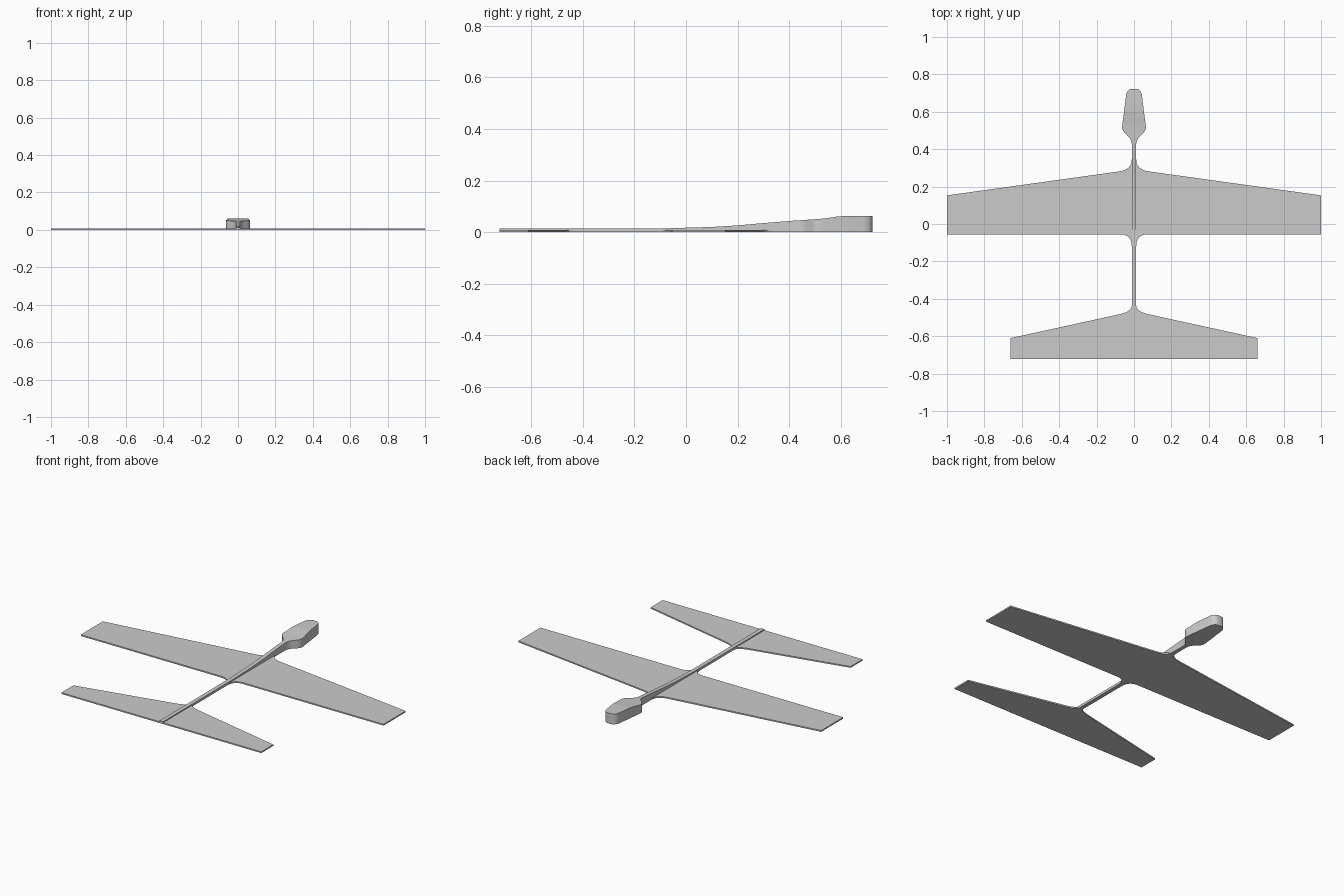
import bpy, bmesh
from mathutils import Vector

cube = bpy.data.objects.get("Cube")
if cube:
    bpy.data.objects.remove(cube, do_unlink=True)

grey = bpy.data.materials.new("light_grey")
grey.use_nodes = True
colour = (0.6, 0.6, 0.6, 1)
grey.diffuse_color = colour
grey.node_tree.nodes["Principled BSDF"].inputs["Base Color"].default_value = colour

BOOM = 0.012   # half width of the boom
THICK = 0.008  # thickness of the flying surfaces


def finish(name, bm):
    bmesh.ops.recalc_face_normals(bm, faces=bm.faces)
    mesh = bpy.data.meshes.new(name)
    bm.to_mesh(mesh)
    bm.free()
    mesh.materials.append(grey)
    obj = bpy.data.objects.new(name, mesh)
    bpy.context.collection.objects.link(obj)
    bpy.ops.object.select_all(action="DESELECT")
    obj.select_set(True)
    bpy.context.view_layer.objects.active = obj
    bpy.ops.object.shade_smooth_by_angle(angle=0.5)
    return obj


def fillet(a, corner, b, steps=8):
    """Rounded corner from a to b."""
    a, c, b = Vector(a), Vector(corner), Vector(b)
    ts = [i / steps for i in range(steps + 1)]
    return [a * (1 - t) ** 2 + c * 2 * t * (1 - t) + b * t * t for t in ts]


def plate(name, half):
    """Flat slab from the outline of its +x half, mirrored."""
    outline = [Vector(p) for p in half]
    outline += [Vector((-p.x, p.y)) for p in reversed(outline)]
    bm = bmesh.new()
    face = bm.faces.new([bm.verts.new((p.x, p.y, 0)) for p in outline])
    ext = bmesh.ops.extrude_face_region(bm, geom=[face])
    top = [v for v in ext["geom"] if isinstance(v, bmesh.types.BMVert)]
    bmesh.ops.translate(bm, verts=top, vec=(0, 0, THICK))
    return finish(name, bm)


def sample(keys, y):
    """Linear reading of a (y, value) profile."""
    for (y0, v0), (y1, v1) in zip(keys, keys[1:]):
        if y <= y1:
            return v0 + (v1 - v0) * (y - y0) / (y1 - y0)
    return keys[-1][1]


# Wing with rounded roots
plate("wing",
      fillet((BOOM, 0.345), (BOOM, 0.291), (0.08, 0.281))
      + [(1, 0.153), (1, -0.055)]
      + fillet((0.075, -0.055), (BOOM, -0.055), (BOOM, -0.118)))

# Tailplane
plate("tailplane",
      fillet((BOOM, -0.437), (BOOM, -0.468), (0.08, -0.483))
      + [(0.66, -0.61), (0.66, -0.723)])

# Fuselage: boom swelling into the nose weight
height = [(-0.723, 0.014), (-0.06, 0.015), (0, 0.017), (0.1, 0.02),
          (0.2, 0.026), (0.3, 0.035), (0.4, 0.043), (0.5, 0.05),
          (0.54, 0.053), (0.59, 0.061), (0.61, 0.062), (0.723, 0.062)]
width = [(-0.723, BOOM), (0.43, BOOM), (0.446, 0.015), (0.462, 0.024),
         (0.476, 0.038), (0.49, 0.052), (0.5, 0.059), (0.512, 0.063),
         (0.524, 0.063), (0.54, 0.061), (0.69, 0.042), (0.703, 0.038),
         (0.713, 0.032), (0.72, 0.023), (0.723, 0.012)]
bm = bmesh.new()
rings = []
for y in sorted({k[0] for k in height + width}):
    w, h = sample(width, y), sample(height, y)
    rings.append([bm.verts.new(p) for p in
                  ((-w, y, 0), (w, y, 0), (w, y, h), (-w, y, h))])
for a, b in zip(rings, rings[1:]):
    for i in range(4):
        j = (i + 1) % 4
        bm.faces.new((a[i], a[j], b[j], b[i]))
bm.faces.new(rings[0])
bm.faces.new(rings[-1])
finish("fuselage", bm)
